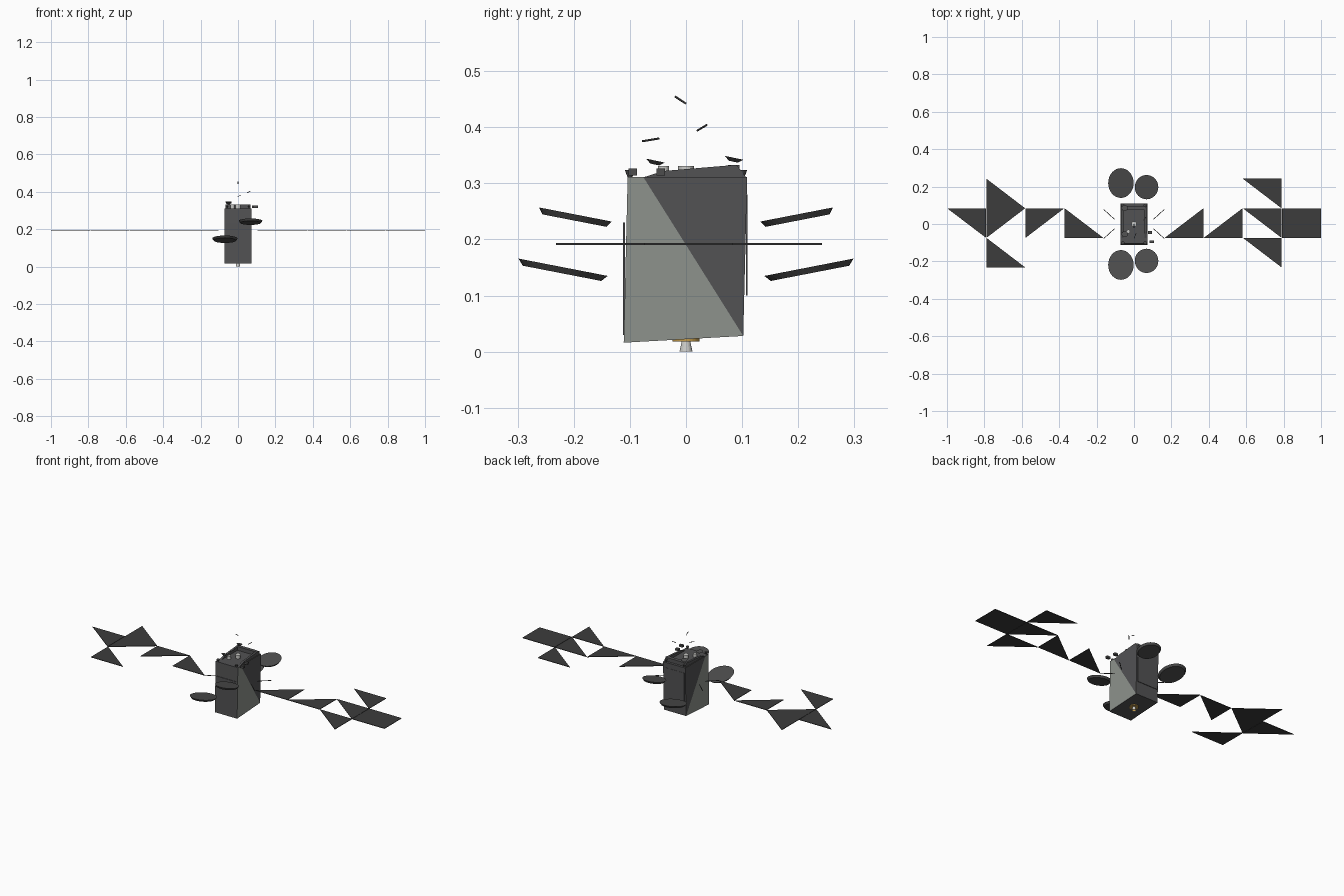
import bpy, bmesh, math
from mathutils import Matrix, Vector

if "Cube" in bpy.data.objects:
    bpy.data.objects.remove(bpy.data.objects["Cube"])

def mat(name, c):
    m = bpy.data.materials.new(name)
    m.diffuse_color = (*c, 1)
    m.use_nodes = True
    m.node_tree.nodes["Principled BSDF"].inputs["Base Color"].default_value = m.diffuse_color
    return m

BODY = mat("dark grey body", (0.085, 0.085, 0.088))
LIGHT = mat("pale grey foil", (0.27, 0.29, 0.265))
PANEL = mat("solar cell black", (0.045, 0.045, 0.045))
DISH = mat("dish charcoal", (0.075, 0.075, 0.075))
WHITE = mat("white metal", (0.6, 0.6, 0.58))
GOLD = mat("gold nozzle", (0.55, 0.33, 0.07))

def mesh(name, verts, faces, *mats):
    me = bpy.data.meshes.new(name)
    me.from_pydata(verts, [], faces)
    for m in mats:
        me.materials.append(m)
    ob = bpy.data.objects.new(name, me)
    bpy.context.collection.objects.link(ob)
    return ob

def prism(name, profile, x0, x1, m):
    """Extrude a (y, z) profile along x."""
    n = len(profile)
    v = [(x, y, z) for x in (x0, x1) for y, z in profile]
    f = [list(range(n))[::-1], list(range(n, 2 * n))]
    f += [(i, (i + 1) % n, n + (i + 1) % n, n + i) for i in range(n)]
    ob = mesh(name, v, f, m)
    bm = bmesh.new()
    bm.from_mesh(ob.data)
    bmesh.ops.recalc_face_normals(bm, faces=bm.faces)
    bm.to_mesh(ob.data)
    bm.free()
    return ob

def box(name, c, s, m):
    y, z, hy, hz = c[1], c[2], s[1] / 2, s[2] / 2
    return prism(name, [(y - hy, z - hz), (y + hy, z - hz), (y + hy, z + hz), (y - hy, z + hz)],
                 c[0] - s[0] / 2, c[0] + s[0] / 2, m)

def cone(name, loc, r1, r2, depth, m, rot=None, n=24, caps=True, scale=(1, 1, 1)):
    bm = bmesh.new()
    M = Matrix.Translation(loc) @ (rot or Matrix()) @ Matrix.Diagonal((*scale, 1))
    bmesh.ops.create_cone(bm, cap_ends=caps, segments=n, radius1=r1, radius2=r2, depth=depth, matrix=M)
    ob = mesh(name, [], [], m)
    bm.to_mesh(ob.data)
    bm.free()
    return ob

def rod(name, a, b, r, m):
    a, b = Vector(a), Vector(b)
    d = b - a
    return cone(name, (a + b) / 2, r, r, d.length, m, d.to_track_quat('Z', 'Y').to_matrix().to_4x4(), 6)

# main body: each side split diagonally into a pale front part and a dark rear part
prof = [(-0.111, 0.016), (0.102, 0.028), (0.109, 0.311), (-0.076, 0.311), (-0.104, 0.311)]
V = [(x, y, z) for x in (-0.072, 0.072) for y, z in prof]
F = [(0, 4, 3, 1), (5, 6, 8, 9), (1, 3, 2), (6, 7, 8),
     (0, 5, 9, 4), (1, 2, 7, 6), (0, 1, 6, 5), (2, 3, 8, 7), (3, 4, 9, 8)]
body = mesh("body", V, F, BODY, LIGHT)
for p in body.data.polygons:
    p.material_index = int(len(p.vertices) == 4 and abs(p.normal.x) > 0.9)

# thin cover plates on the front and back
box("front_plate", (0, -0.1105, 0.13), (0.13, 0.003, 0.20), BODY)
box("back_plate", (0, 0.108, 0.19), (0.13, 0.003, 0.18), BODY)

# top deck rails, rear bar and instruments
rail = [(-0.075, 0.311), (-0.04, 0.322), (0.09, 0.333), (0.107, 0.311)]
for s in (-1, 1):
    prism("deck_rail", rail, s * 0.062 - 0.006, s * 0.062 + 0.006, BODY)
box("rear_bar", (0, 0.085, 0.322), (0.12, 0.02, 0.022), BODY)
cone("centre_mast", (0, 0, 0.321), 0.014, 0.014, 0.02, WHITE)
cone("sensor_cap", (-0.03, -0.04, 0.321), 0.01, 0.01, 0.02, WHITE, n=12)
for x, y, z in ((-0.05, 0.085, 0.342), (-0.05, -0.055, 0.337)):
    cone("small_dish", (x, y, z), 0.008, 0.017, 0.007, DISH,
         Matrix.Rotation(math.radians(-12), 4, 'X'), 12)
for x in (-0.06, 0.06):
    for y in (-0.1, 0.1):
        cone("corner_thruster", (x, y, 0.317), 0.004, 0.009, 0.014, DISH, n=10)
for x, y in ((0.085, -0.045), (0.095, -0.095)):
    box("side_sensor", (x, y, 0.32), (0.022, 0.015, 0.012), DISH)

# loose antenna blades above the deck
for a, b in (((0, -0.02, 0.455), (0, 0, 0.442)), ((0.05, 0.02, 0.394), (0.065, 0.037, 0.404)),
             ((0, -0.078, 0.375), (0.012, -0.048, 0.38))):
    rod("antenna_blade", a, b, 0.0018, DISH)

# engine nozzle: white outside, gold inside
cone("nozzle", (0, 0, 0.011), 0.0115, 0.007, 0.022, WHITE, caps=False)
cone("nozzle_lining", (0, 0, 0.012), 0.0095, 0.005, 0.020, GOLD, caps=False)
cone("nozzle_rim", (0, 0, 0.0205), 0.024, 0.024, 0.005, GOLD)

# four tilted dishes, a higher pair on the right and a lower pair on the left
for s in (-1, 1):
    for x, y, z, rx, ry in ((0.067, 0.198, 0.239, 0.063, 0.066), (-0.07, 0.22, 0.145, 0.068, 0.081)):
        tilt = Matrix.Rotation(s * math.radians(11), 4, 'X')
        cone("round_dish", (x, s * y, z), 0.88, 1.0, 0.011, DISH, tilt, 32, scale=(rx, ry, 1))

# solar wings: triangular sheets; each entry is a cell and the corner left out
def sheet(x0, x1, y0, y1, skip):
    c = [(x0, y0), (x1, y0), (x1, y1), (x0, y1)]
    pts = [(x, y, 0.192) for i, (x, y) in enumerate(c) if i != skip]
    ob = mesh("solar_panel", pts, [tuple(range(len(pts)))], PANEL)
    so = ob.modifiers.new("thickness", 'SOLIDIFY')
    so.thickness = 0.003
    so.offset = 0

X = [0.163, 0.372, 0.581, 0.79, 1.0]
Y = [-0.232, -0.074, 0.084, 0.242]
# (side, column, row, missing corner: 0 low-left, 1 low-right, 2 high-right, 3 high-left, 4 none)
for s, col, row, skip in ((-1, 0, 1, 2), (-1, 1, 1, 1), (-1, 2, 1, 1), (-1, 3, 1, 0),
                          (-1, 2, 2, 2), (-1, 2, 0, 2),
                          (1, 0, 1, 3), (1, 1, 1, 3), (1, 2, 1, 0), (1, 3, 1, 4),
                          (1, 2, 2, 0), (1, 2, 0, 0)):
    a, b = sorted((s * X[col], s * X[col + 1]))
    sheet(a + 0.001, b - 0.001, Y[row], Y[row + 1], skip)

# diagonal struts between the body and the wings
for sx in (-1, 1):
    for sy in (-1, 1):
        rod("wing_strut", (sx * 0.105, sy * 0.026, 0.192), (sx * 0.162, sy * 0.078, 0.192), 0.002, PANEL)
